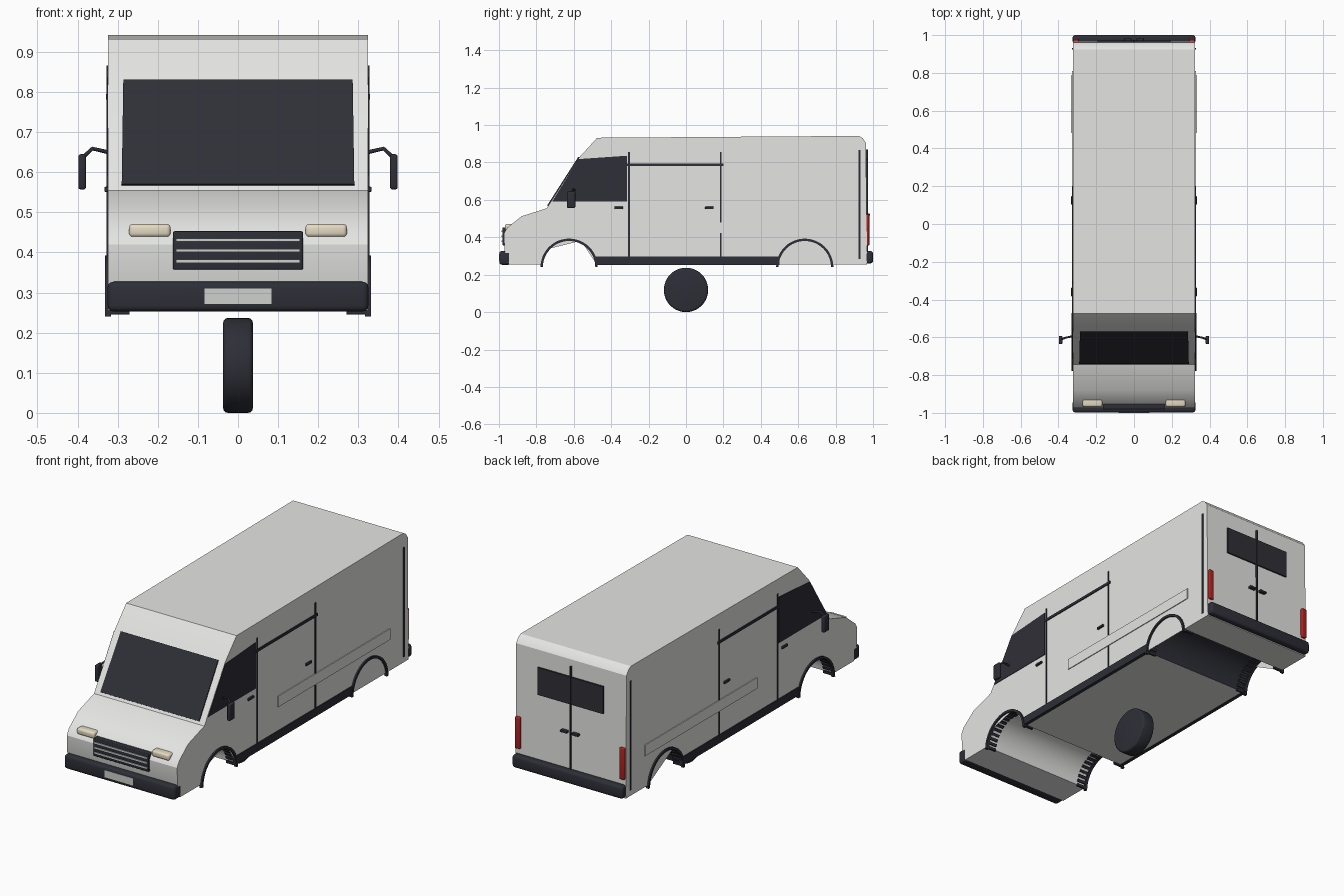
import bpy, bmesh, math
from mathutils import Vector, Matrix

if "Cube" in bpy.data.objects:
    bpy.data.objects.remove(bpy.data.objects["Cube"])


def mat(name, r, g, b):
    m = bpy.data.materials.new(name)
    m.diffuse_color = (r, g, b, 1)
    m.use_nodes = True
    m.node_tree.nodes["Principled BSDF"].inputs["Base Color"].default_value = m.diffuse_color
    return m


BODY = mat("body_white", 0.78, 0.79, 0.77)
TRIM = mat("dark_trim", 0.027, 0.028, 0.038)
GLASS = mat("dark_glass", 0.028, 0.028, 0.038)
RED = mat("red_lamp", 0.42, 0.015, 0.015)
CREAM = mat("cream_lamp", 0.78, 0.70, 0.54)
GREY = mat("light_grey", 0.62, 0.64, 0.62)


def finish(bm, name, *mats, smooth=True):
    bmesh.ops.recalc_face_normals(bm, faces=bm.faces)
    me = bpy.data.meshes.new(name)
    bm.to_mesh(me)
    bm.free()
    ob = bpy.data.objects.new(name, me)
    bpy.context.collection.objects.link(ob)
    for m in mats:
        me.materials.append(m)
    if smooth:
        bpy.ops.object.select_all(action='DESELECT')
        ob.select_set(True)
        bpy.context.view_layer.objects.active = ob
        bpy.ops.object.shade_smooth_by_angle(angle=math.radians(30))
    return ob


def box(name, m, x, y, z, bevel=0.0):
    """Box from (min, max) ranges."""
    bm = bmesh.new()
    bmesh.ops.create_cube(bm, size=1)
    for v in bm.verts:
        v.co = Vector([(a + b) / 2 + c * (b - a) for (a, b), c in zip((x, y, z), v.co)])
    if bevel:
        bmesh.ops.bevel(bm, geom=bm.edges[:], offset=bevel, segments=3, profile=0.5, affect='EDGES')
    return finish(bm, name, m, smooth=bevel > 0)


def side_boxes(name, m, x, y, z, bevel=0.0):
    box(name + "_right", m, x, y, z, bevel)
    box(name + "_left", m, (-x[1], -x[0]), y, z, bevel)


def prism(bm, pts, x0, x1):
    """Extrude a (y, z) outline along x."""
    a = [bm.verts.new((x0, *p)) for p in pts]
    b = [bm.verts.new((x1, *p)) for p in pts]
    bm.faces.new(a)
    bm.faces.new(b[::-1])
    n = len(pts)
    for i in range(n):
        bm.faces.new((a[i], a[(i + 1) % n], b[(i + 1) % n], b[i]))


# Body shell with wheel arches cut in the outline
W, FLOOR = 0.324, 0.255
FRONT_Y, REAR_Y, ARCH_Z, ARCH_R = -0.625, 0.635, 0.24, 0.149


def arch(cy, r, n=24, start=0.1):
    return [(cy + r * math.cos(t), ARCH_Z + r * math.sin(t))
            for t in (start + (math.pi - 2 * start) * i / n for i in range(n + 1))]


outline = [(-0.945, FLOOR), (-0.97, 0.33), (-0.974, 0.42), (-0.957, 0.45), (-0.88, 0.512),
           (-0.745, 0.555), (-0.57, 0.828), (-0.475, 0.932), (0.925, 0.942), (0.945, 0.93),
           (0.962, 0.905), (0.968, FLOOR)]
outline += arch(REAR_Y, ARCH_R) + arch(FRONT_Y, ARCH_R)
bm = bmesh.new()
prism(bm, outline, -W, W)
for f in bm.faces:
    c = f.calc_center_median()
    if len(f.verts) == 4 and c.z < 0.4 and abs(c.y - REAR_Y) < ARCH_R:
        f.material_index = 1
bmesh.ops.triangulate(bm, faces=[f for f in bm.faces if len(f.verts) > 4])
finish(bm, "body", BODY, TRIM)

# Arch trims: a thin rim with teeth reaching inward
for end, cy in (("front", FRONT_Y), ("rear", REAR_Y)):
    bm = bmesh.new()
    for s in (-1, 1):
        prism(bm, arch(cy, 0.153, start=0) + arch(cy, 0.14, start=0)[::-1], s * 0.317, s * 0.332)
        for i in range(18):
            t = math.pi * (i + 0.5) / 18
            m = (Matrix.Translation((s * 0.301, cy, ARCH_Z)) @ Matrix.Rotation(t, 4, 'X')
                 @ Matrix.Translation((0, 0.146, 0)) @ Matrix.Diagonal((0.062, 0.011, 0.014, 1)))
            bmesh.ops.create_cube(bm, size=1, matrix=m)
    finish(bm, end + "_arch_trim", TRIM, smooth=False)

# Sills, bumpers, number plate
side_boxes("sill", TRIM, (0.31, 0.329), (-0.485, 0.5), (0.253, 0.296))
box("front_bumper", TRIM, (-0.325, 0.325), (-0.998, -0.935), (0.253, 0.327), 0.014)
box("rear_bumper", TRIM, (-0.325, 0.325), (0.955, 1.0), (0.26, 0.327), 0.014)
box("number_plate", GREY, (-0.083, 0.083), (-1.0, -0.992), (0.272, 0.31))

# Grille and headlights
box("grille", TRIM, (-0.162, 0.162), (-0.982, -0.94), (0.357, 0.453), 0.004)
for i, z in enumerate((0.378, 0.405, 0.431)):
    box(f"grille_bar_{i + 1}", GREY, (-0.155, 0.155), (-0.986, -0.98), (z - 0.004, z + 0.004))
side_boxes("headlight", CREAM, (0.168, 0.272), (-0.968, -0.92), (0.438, 0.471), 0.01)

# Windscreen plate lying on the slope
bm = bmesh.new()
d = Vector((0, -0.842, 0.54))
corners = [(-0.29, -0.737, 0.567), (0.29, -0.737, 0.567), (0.286, -0.57, 0.828), (-0.286, -0.57, 0.828)]
low = [bm.verts.new(Vector(c) - d * 0.003) for c in corners]
top = [bm.verts.new(Vector(c) + d * 0.006) for c in corners]
bm.faces.new(low)
bm.faces.new(top)
for i in range(4):
    j = (i + 1) % 4
    bm.faces.new((low[i], low[j], top[j], top[i]))
finish(bm, "windscreen", GLASS, smooth=False)

# Cab side windows
bm = bmesh.new()
for s in (-1, 1):
    prism(bm, [(-0.715, 0.592), (-0.575, 0.818), (-0.315, 0.836), (-0.315, 0.592)], s * 0.32, s * 0.327)
finish(bm, "side_windows", GLASS, smooth=False)

# Side door seams, sliding rail, handles, rub strip
for name, y, z0, z1 in (("cab_seam", -0.305, 0.285, 0.856), ("slide_door_seam", 0.185, 0.285, 0.856),
                        ("rear_corner_seam", 0.928, 0.285, 0.866)):
    side_boxes(name, TRIM, (0.32, 0.3275), (y - 0.0045, y + 0.0045), (z0, z1))
side_boxes("slide_rail", TRIM, (0.32, 0.329), (-0.315, 0.2), (0.781, 0.795))
for name, y in (("cab_handle", -0.36), ("slide_handle", 0.125)):
    side_boxes(name, TRIM, (0.32, 0.333), (y - 0.023, y + 0.023), (0.551, 0.564), 0.003)
side_boxes("rub_strip", BODY, (0.32, 0.3285), (-0.13, 0.81), (0.422, 0.48))

# Rear doors: window, seam, handles, lamps
box("rear_window", GLASS, (-0.193, 0.193), (0.958, 0.972), (0.67, 0.815))
box("rear_seam", TRIM, (-0.004, 0.004), (0.955, 0.973), (0.29, 0.87))
side_boxes("rear_handle", TRIM, (0.014, 0.052), (0.96, 0.983), (0.514, 0.527), 0.003)
side_boxes("tail_lamp", RED, (0.292, 0.321), (0.955, 0.98), (0.355, 0.522), 0.005)

# Mirrors on bent arms
side_boxes("mirror", TRIM, (0.379, 0.398), (-0.636, -0.592), (0.557, 0.645), 0.006)
for s, side in ((1, "right"), (-1, "left")):
    cu = bpy.data.curves.new("mirror_arm_" + side, 'CURVE')
    cu.dimensions = '3D'
    cu.bevel_depth = 0.005
    cu.bevel_resolution = 2
    cu.use_fill_caps = True
    sp = cu.splines.new('POLY')
    sp.points.add(2)
    for p, c in zip(sp.points, ((0.315, -0.592, 0.648), (0.363, -0.602, 0.659), (0.386, -0.612, 0.638))):
        p.co = (s * c[0], c[1], c[2], 1)
    cu.materials.append(TRIM)
    bpy.context.collection.objects.link(bpy.data.objects.new("mirror_arm_" + side, cu))

# Wheel standing under the middle
bm = bmesh.new()
bmesh.ops.create_cone(bm, cap_ends=True, segments=40, radius1=0.1185, radius2=0.1185, depth=0.074,
                      matrix=Matrix.Translation((0, 0, 0.1185)) @ Matrix.Rotation(math.pi / 2, 4, 'Y'))
rims = [e for e in bm.edges if any(len(f.verts) > 4 for f in e.link_faces)]
bmesh.ops.bevel(bm, geom=rims, offset=0.012, segments=3, profile=0.5, affect='EDGES')
finish(bm, "wheel", TRIM)
